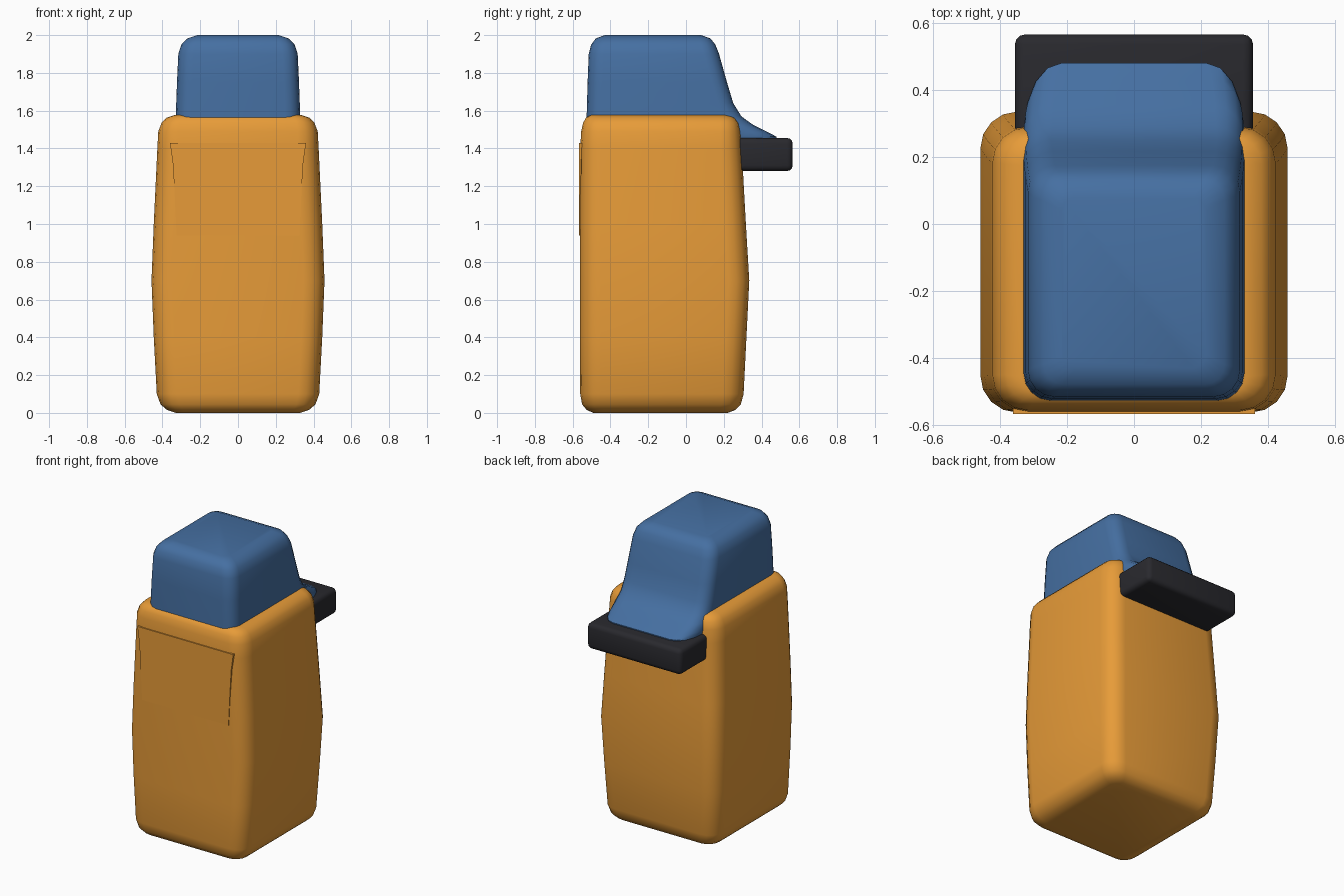
import bpy, bmesh, math

if "Cube" in bpy.data.objects:
    bpy.data.objects.remove(bpy.data.objects["Cube"])

def material(name, rgb):
    m = bpy.data.materials.new(name)
    m.diffuse_color = (*rgb, 1)
    m.use_nodes = True
    m.node_tree.nodes["Principled BSDF"].inputs["Base Color"].default_value = m.diffuse_color
    return m

ORANGE = material("orange", (0.80, 0.33, 0.04))
BLUE = material("blue", (0.06, 0.16, 0.36))
BLACK = material("black", (0.022, 0.022, 0.027))

def finish(name, bm, mat, angle=40):
    bmesh.ops.recalc_face_normals(bm, faces=bm.faces)
    me = bpy.data.meshes.new(name)
    bm.to_mesh(me)
    bm.free()
    ob = bpy.data.objects.new(name, me)
    bpy.context.collection.objects.link(ob)
    me.materials.append(mat)
    bpy.ops.object.select_all(action='DESELECT')
    ob.select_set(True)
    bpy.context.view_layer.objects.active = ob
    bpy.ops.object.shade_smooth_by_angle(angle=math.radians(angle))
    return ob

def ring(hx, y0, y1, r, rx, ry, z, n=4):
    """Rounded rectangle: front corner radius r, back corner radii rx, ry."""
    pts = []
    for k, (sx, sy) in enumerate([(1, 1), (-1, 1), (-1, -1), (1, -1)]):
        a, b = (rx, ry) if sy > 0 else (r, r)
        cy = y1 - b if sy > 0 else y0 + b
        for i in range(n + 1):
            t = math.pi / 2 * (k + i / n)
            pts.append((sx * (hx - a) + a * math.cos(t), cy + b * math.sin(t), z))
    return pts

def loft(name, rows, mat):
    """Skin a stack of rounded rectangles and cap both ends."""
    bm = bmesh.new()
    loops = [[bm.verts.new(p) for p in ring(*row)] for row in rows]
    for a, b in zip(loops, loops[1:]):
        n = len(a)
        for i in range(n):
            bm.faces.new((a[i], a[(i + 1) % n], b[(i + 1) % n], b[i]))
    bm.faces.new(loops[0])
    bm.faces.new(loops[-1])
    return finish(name, bm, mat)

# Body: z, half width, front y, back y, corner radius
body = [(0.0, 0.33, -0.49, 0.22, 0.05), (0.015, 0.375, -0.525, 0.26, 0.08),
        (0.045, 0.41, -0.55, 0.29, 0.10), (0.10, 0.43, -0.56, 0.305, 0.11),
        (0.40, 0.446, -0.562, 0.32, 0.11), (0.70, 0.458, -0.562, 0.335, 0.11),
        (1.0, 0.446, -0.562, 0.317, 0.11), (1.40, 0.427, -0.56, 0.295, 0.11),
        (1.49, 0.422, -0.555, 0.288, 0.105), (1.535, 0.405, -0.545, 0.278, 0.095),
        (1.562, 0.38, -0.53, 0.258, 0.08), (1.577, 0.335, -0.505, 0.225, 0.05)]
loft("body", [(hx, a, b, r, r, r, z) for z, hx, a, b, r in body], ORANGE)

# Head with a back slope that flares into a lip:
# z, half width, front y, back y, front radius, back radii
head = [(1.43, 0.32, -0.52, 0.48, 0.08, 0.11, 0.19),
        (1.462, 0.325, -0.525, 0.48, 0.08, 0.11, 0.19),
        (1.485, 0.33, -0.527, 0.435, 0.08, 0.10, 0.16),
        (1.525, 0.33, -0.527, 0.355, 0.08, 0.09, 0.12),
        (1.57, 0.329, -0.526, 0.293, 0.08, 0.085, 0.10),
        (1.64, 0.327, -0.524, 0.25, 0.08, 0.08, 0.08),
        (1.75, 0.323, -0.521, 0.217, 0.08, 0.08, 0.08),
        (1.90, 0.316, -0.515, 0.175, 0.08, 0.08, 0.08),
        (1.95, 0.30, -0.502, 0.155, 0.075, 0.075, 0.075),
        (1.982, 0.27, -0.478, 0.13, 0.06, 0.06, 0.06),
        (2.0, 0.215, -0.43, 0.08, 0.04, 0.04, 0.04)]
loft("head", [row[1:] + row[:1] for row in head], BLUE)

# Rear handle bar
bm = bmesh.new()
bmesh.ops.create_cube(bm, size=1)
for v in bm.verts:
    v.co = (v.co.x * 0.71, 0.355 + v.co.y * 0.42, 1.368 + v.co.z * 0.175)
bmesh.ops.bevel(bm, geom=bm.edges[:], offset=0.03, segments=3, profile=0.5, affect='EDGES')
finish("handle_bar", bm, BLACK)

# Shallow front panel, flared at the top
half = [(0.325, 0.94), (0.335, 1.15), (0.345, 1.32), (0.36, 1.43)]
outline = half + [(-x, z) for x, z in reversed(half)]
bm = bmesh.new()
face = bm.faces.new([bm.verts.new((x, -0.566, z)) for x, z in outline])
ext = bmesh.ops.extrude_face_region(bm, geom=[face])
for v in ext["geom"]:
    if isinstance(v, bmesh.types.BMVert):
        v.co.y = -0.54
        v.co.z = min(v.co.z, 1.43)
finish("front_panel", bm, ORANGE, 30)
